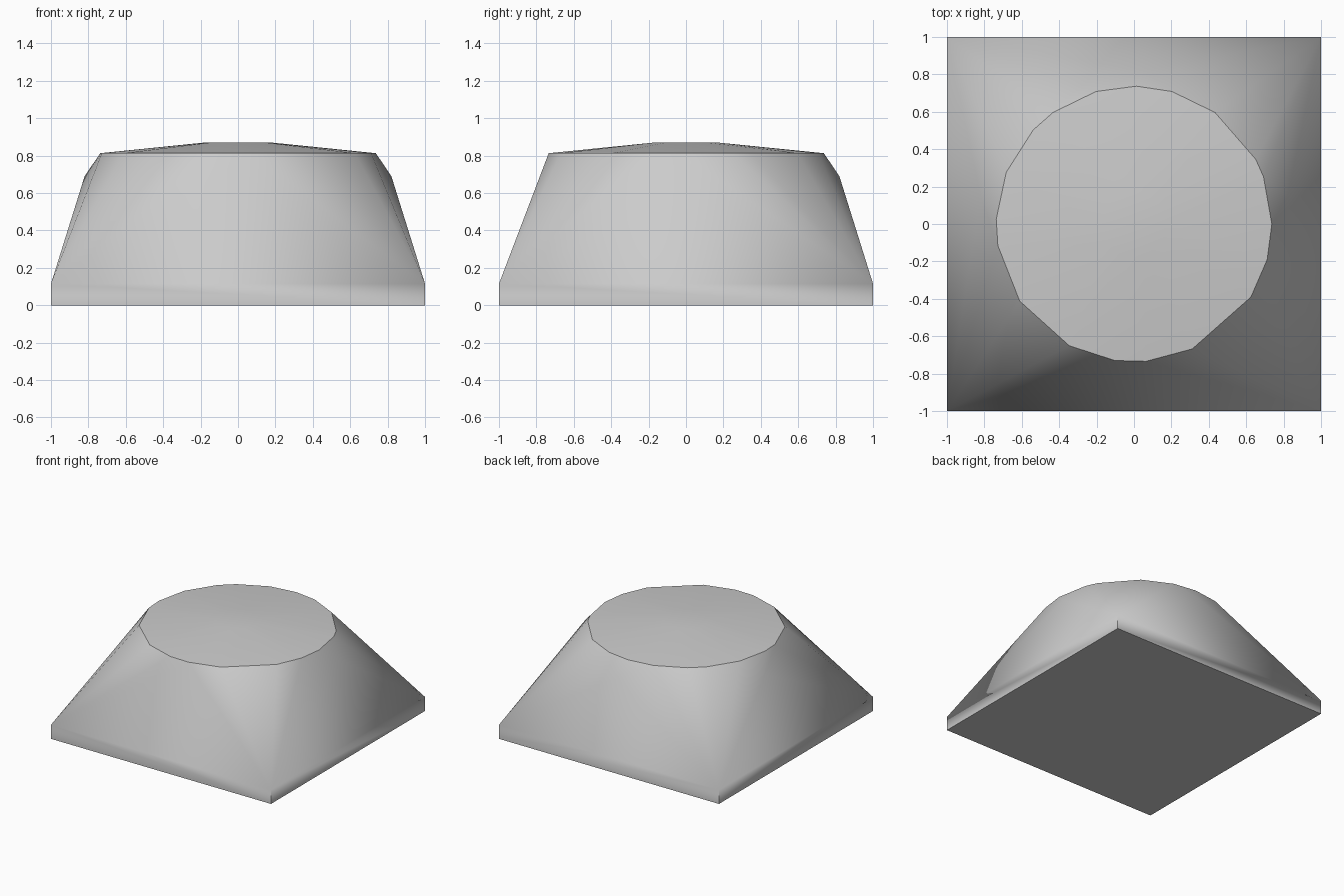
import bpy, bmesh
from math import radians, sin, cos

cube = bpy.data.objects.get("Cube")
if cube:
    bpy.data.objects.remove(cube, do_unlink=True)

# Single plain grey material
grey = bpy.data.materials.new("light grey")
grey.use_nodes = True
colour = (0.6, 0.6, 0.6, 1)
grey.diffuse_color = colour
grey.node_tree.nodes["Principled BSDF"].inputs["Base Color"].default_value = colour


def ring(angles, radius, z):
    return [(radius * cos(radians(a)), radius * sin(radians(a)), z) for a in angles]


# Square plinth, bottom and top corners
points = [(x, y, z) for x in (-1, 1) for y in (-1, 1) for z in (0, 0.115)]

# Uneven rounded rim of the raised cap
rim_angles = (0, 20, 28, 54, 74, 89, 106, 126, 137, 158, 178, 189,
              214, 242, 262, 275, 295, 328, 345)
points += ring(rim_angles, 0.737, 0.813)

# Shallow crown above the rim
points += ring(range(0, 360, 36), 0.18, 0.87)

# Slight shoulders on the two sides and the back
points += [(0.82, 0.15, 0.69), (-0.82, 0.15, 0.69), (0.05, 0.82, 0.69)]

# Stretch one convex skin over all the sections
bm = bmesh.new()
for p in points:
    bm.verts.new(p)
hull = bmesh.ops.convex_hull(bm, input=bm.verts[:])
loose = {g for g in hull["geom_interior"] if isinstance(g, bmesh.types.BMVert)}
bmesh.ops.delete(bm, geom=list(loose), context="VERTS")
bmesh.ops.recalc_face_normals(bm, faces=bm.faces[:])

mesh = bpy.data.meshes.new("domed_block")
bm.to_mesh(mesh)
bm.free()
mesh.materials.append(grey)
block = bpy.data.objects.new("domed_block", mesh)
bpy.context.collection.objects.link(block)

# Soft sides, crisp rim and plinth corners
bpy.ops.object.select_all(action="DESELECT")
block.select_set(True)
bpy.context.view_layer.objects.active = block
bpy.ops.object.shade_smooth_by_angle(angle=radians(35))
